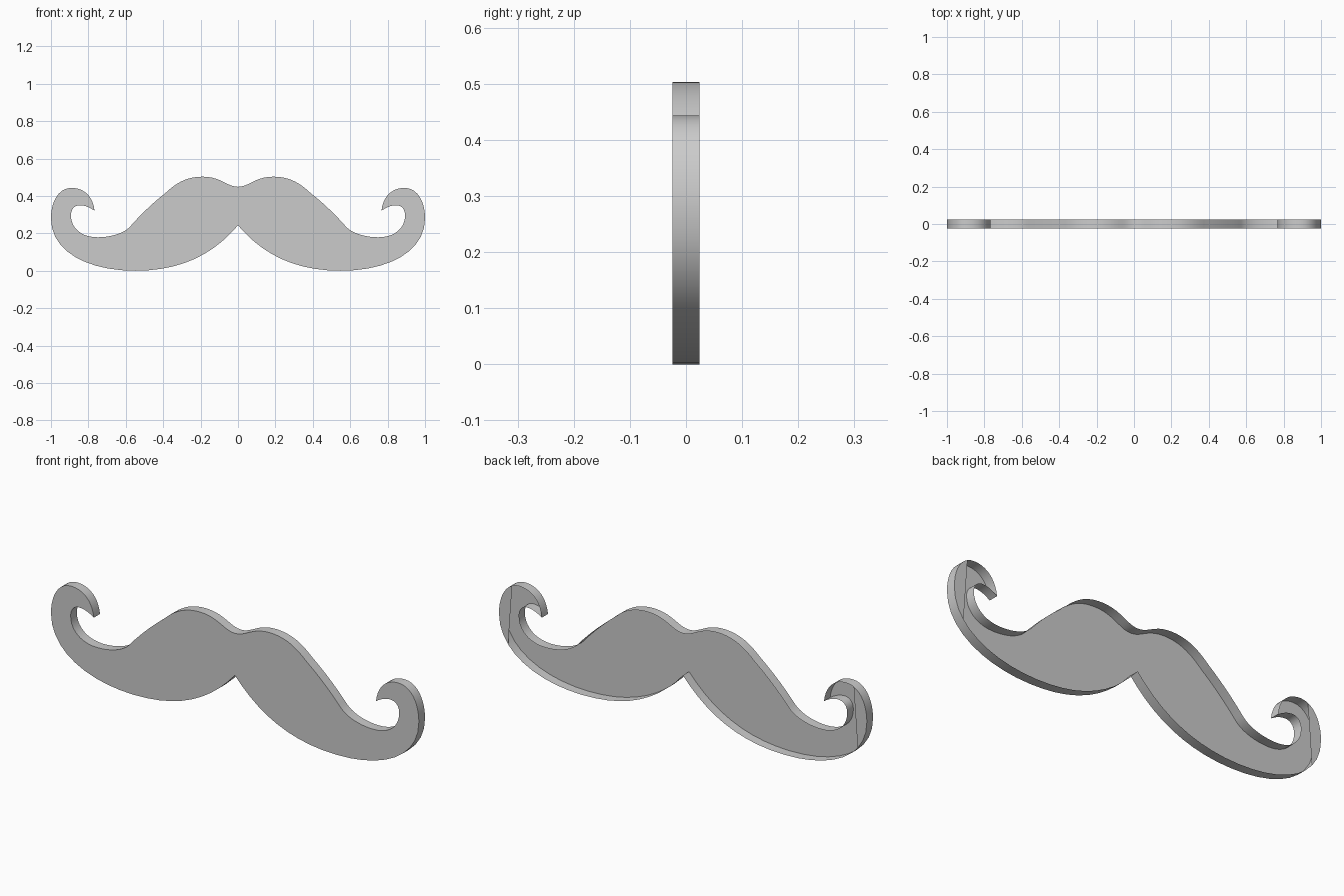
import bpy, bmesh
from mathutils import Vector
from mathutils.geometry import interpolate_bezier

cube = bpy.data.objects.get("Cube")
if cube:
    bpy.data.objects.remove(cube, do_unlink=True)

HALF_DEPTH = 0.024
TIP_X = 0.925
STEPS = 10

# One half of the outline: (handle, handle, end point) per Bezier segment
start = (0, 0.449)
segments = [
    ((0.06, 0.449), (0.09, 0.503), (0.19, 0.503)),     # upper hump
    ((0.28, 0.503), (0.335, 0.465), (0.39, 0.414)),    # shoulder
    ((0.46, 0.36), (0.54, 0.28), (0.575, 0.238)),      # slope
    ((0.615, 0.195), (0.69, 0.179), (0.75, 0.179)),    # valley
    ((0.84, 0.179), (0.893, 0.23), (0.893, 0.295)),    # inside of curl
    ((0.893, 0.335), (0.87, 0.35), (0.845, 0.35)),
    ((0.82, 0.35), (0.795, 0.34), (0.767, 0.321)),     # pointed tip
    ((0.775, 0.395), (0.82, 0.443), (0.89, 0.443)),    # outside of curl
    ((0.96, 0.443), (1.0, 0.37), (1.0, 0.28)),
    ((1.0, 0.10), (0.80, 0.0), (0.55, 0.0)),           # underside
    ((0.30, 0.0), (0.13, 0.09), (0, 0.243)),
]

half = [Vector(start)]
for h1, h2, end in segments:
    half += interpolate_bezier(half[-1], Vector(h1), Vector(h2), Vector(end), STEPS + 1)[1:]
outline = half + [Vector((-p.x, p.y)) for p in reversed(half[1:-1])]

grey = bpy.data.materials.new("mid_grey")
grey.use_nodes = True
colour = (0.6, 0.6, 0.6, 1)
grey.diffuse_color = colour
grey.node_tree.nodes["Principled BSDF"].inputs["Base Color"].default_value = colour

# Shell: front face and rim, open at the back apart from the two end caps
bm = bmesh.new()
front = [bm.verts.new((p.x, -HALF_DEPTH, p.y)) for p in outline]
back = [bm.verts.new((p.x, HALF_DEPTH, p.y)) for p in outline]
bm.faces.new(front)
for i in range(len(outline)):
    j = (i + 1) % len(outline)
    rim = bm.faces.new((front[i], front[j], back[j], back[i]))
    rim.smooth = True
for side in (1, -1):
    bm.faces.new([v for v in back if v.co.x * side > TIP_X])
bmesh.ops.recalc_face_normals(bm, faces=bm.faces[:])
bm.normal_update()
front_face = max(bm.faces, key=lambda f: len(f.verts))
if front_face.normal.y > 0:
    bmesh.ops.reverse_faces(bm, faces=bm.faces[:])

mesh = bpy.data.meshes.new("moustache")
bm.to_mesh(mesh)
bm.free()
mesh.materials.append(grey)
moustache = bpy.data.objects.new("moustache", mesh)
bpy.context.collection.objects.link(moustache)
bpy.context.view_layer.objects.active = moustache
moustache.select_set(True)
bpy.ops.object.shade_smooth_by_angle(angle=0.6)
